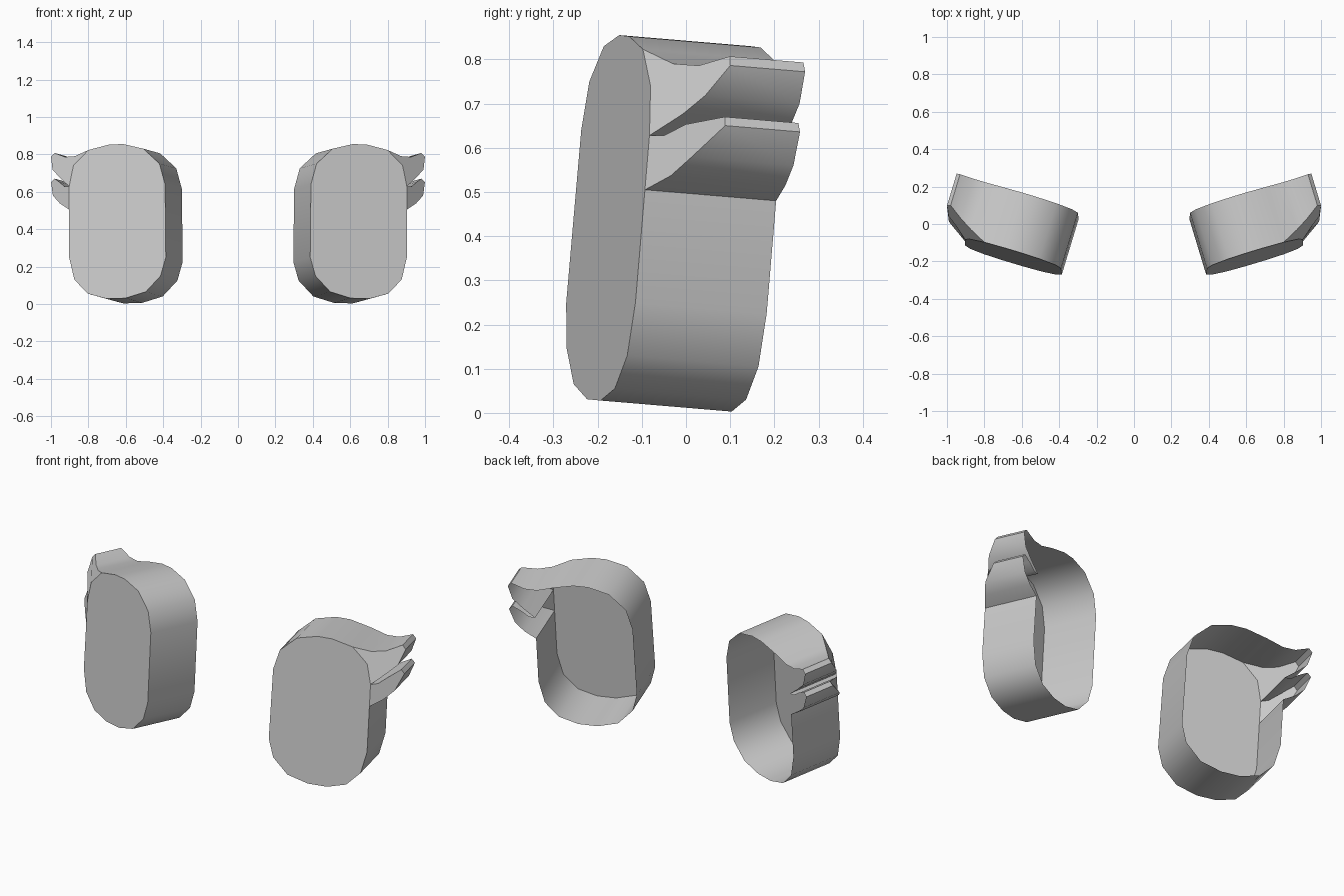
import bpy, bmesh
from mathutils import Vector

if "Cube" in bpy.data.objects:
    bpy.data.objects.remove(bpy.data.objects["Cube"])

DEPTH = Vector((-0.09, 0.297, -0.025))   # direction and length of the shell


def on_plane(x, z, t=0.0):
    """Point on the tilted front plane, pushed back by a share of the depth."""
    return Vector((x, -0.409 + 0.303 * x + 0.084 * z, z)) + DEPTH * t


# Plain part of the front rim, from under the lashes round to above them
rim = [(.903, .505), (.903, .25), (.875, .13), (.803, .055), (.703, .028),
       (.602, .031), (.493, .065), (.414, .15), (.386, .25), (.390, .64),
       (.420, .75), (.506, .83), (.614, .855), (.69, .852), (.80, .823)]
corner = (.880, .74)
valley = (.903, .628)

# Lash outlines: x, z, and how far back each point starts
upper = [(.885, .794, .15), (.95, .793, .28), (1.02, .818, .44),
         (1.038, .797, .43), (1.017, .725, .28), (.968, .68, .17)]
lower = [(.935, .630, .08), (.975, .658, .195), (1.02, .681, .44),
         (1.038, .661, .43), (1.010, .585, .225), (.963, .54, .126)]

bm = bmesh.new()
rim_v = [bm.verts.new(on_plane(*p)) for p in rim]
corner_v = bm.verts.new(on_plane(*corner))
valley_v = bm.verts.new(on_plane(*valley))
upper_v = [bm.verts.new(on_plane(*p)) for p in upper]
lower_v = [bm.verts.new(on_plane(*p)) for p in lower]

# Flat front and the slanted lash fronts
bm.faces.new(rim_v + [corner_v, valley_v])
bm.faces.new([rim_v[-1]] + upper_v + [valley_v, corner_v])
bm.faces.new([valley_v] + lower_v + [rim_v[0]])

# Side wall running back along the full outline, open at the rear
front = rim_v + upper_v + [valley_v] + lower_v
flat = rim + upper + [valley] + lower
back = [bm.verts.new(on_plane(p[0], p[1], 1.0)) for p in flat]
n = len(front)
for i in range(n):
    j = (i + 1) % n
    bm.faces.new([front[i], front[j], back[j], back[i]])

bmesh.ops.recalc_face_normals(bm, faces=bm.faces)
bm.faces.ensure_lookup_table()
if bm.faces[0].normal.y > 0:
    bmesh.ops.reverse_faces(bm, faces=bm.faces)

mesh = bpy.data.meshes.new("eye_shells")
bm.to_mesh(mesh)
bm.free()
eyes = bpy.data.objects.new("eye_shells", mesh)
bpy.context.collection.objects.link(eyes)

# Smooth walls with crisp rims
bpy.context.view_layer.objects.active = eyes
eyes.select_set(True)
bpy.ops.object.shade_smooth_by_angle(angle=0.65)

# Second eye
mirror = eyes.modifiers.new("mirror", 'MIRROR')
mirror.use_mirror_merge = False
